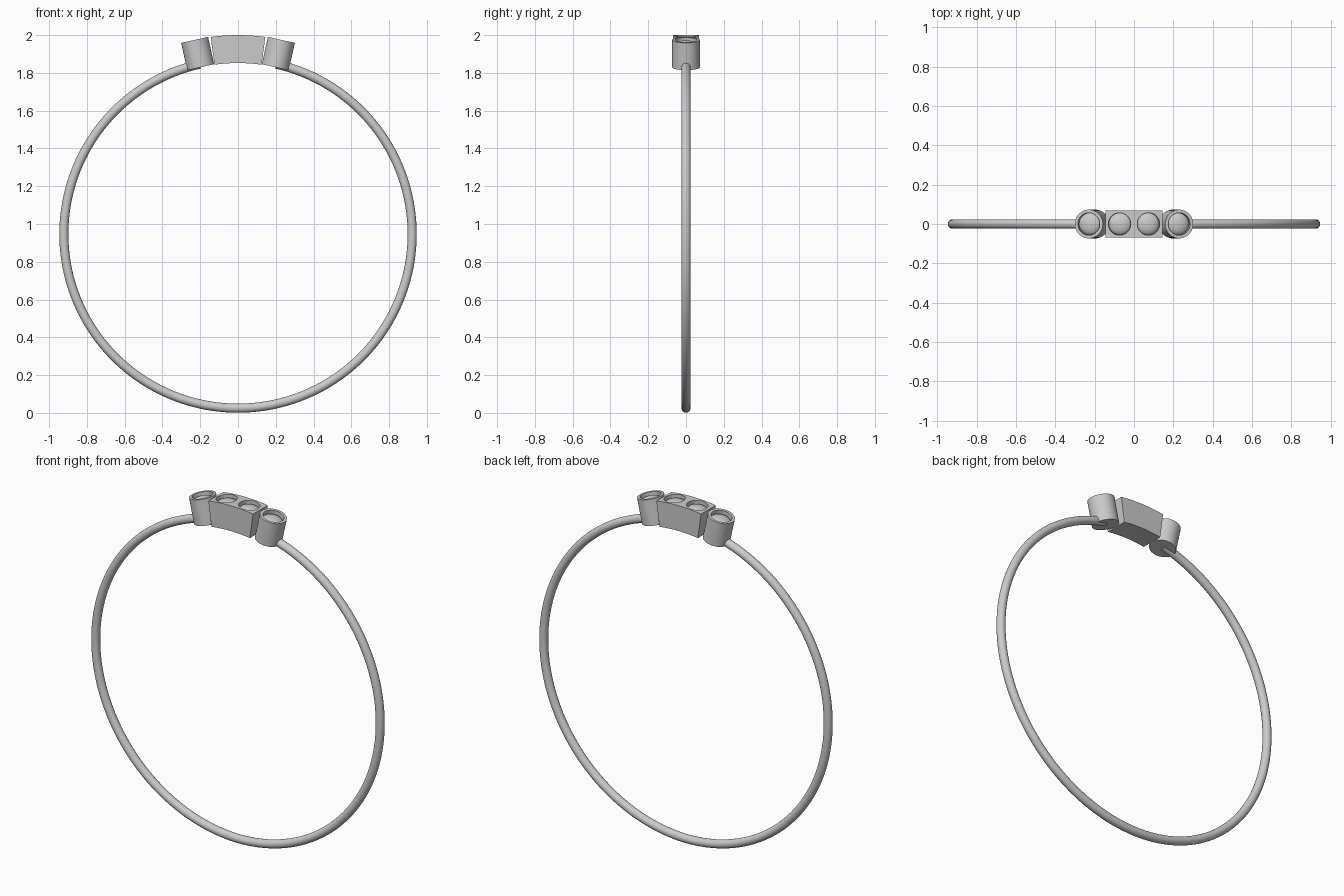
import bpy, bmesh
from math import sin, cos, pi, radians
from mathutils import Matrix

if "Cube" in bpy.data.objects:
    bpy.data.objects.remove(bpy.data.objects["Cube"])

CZ = 0.947               # height of the ring centre
R_IN, R_OUT = 0.905, 1.053
CUP_ANGLE, STONE_ANGLE, BLOCK_HALF = radians(12.6), radians(4.0), radians(7.9)
STONE_R, RECESS = 0.057, 0.032


def radial(angle, r):
    """Place local +z pointing outwards from the ring centre."""
    return (Matrix.Translation((0, 0, CZ)) @ Matrix.Rotation(angle, 4, 'Y')
            @ Matrix.Translation((0, 0, r)))


def add_object(name, bm, matrix=Matrix(), smooth=True):
    bmesh.ops.remove_doubles(bm, verts=bm.verts, dist=1e-5)
    bmesh.ops.recalc_face_normals(bm, faces=bm.faces)
    me = bpy.data.meshes.new(name)
    bm.to_mesh(me)
    bm.free()
    ob = bpy.data.objects.new(name, me)
    ob.matrix_world = matrix
    bpy.context.collection.objects.link(ob)
    if smooth:
        shade(ob)
    return ob


def shade(ob):
    bpy.ops.object.select_all(action='DESELECT')
    ob.select_set(True)
    bpy.context.view_layer.objects.active = ob
    bpy.ops.object.shade_smooth_by_angle(angle=radians(30))


def lathe(name, profile, matrix, steps=64):
    bm = bmesh.new()
    vs = [bm.verts.new((r, 0, z)) for r, z in profile]
    es = [bm.edges.new(p) for p in zip(vs, vs[1:])]
    bmesh.ops.spin(bm, geom=vs + es, cent=(0, 0, 0), axis=(0, 0, 1),
                   angle=2 * pi, steps=steps)
    return add_object(name, bm, matrix)


def stone(name, angle, top):
    # Domed cabochon sitting in its recess
    h = 0.027
    dome = [(STONE_R * cos(t), -RECESS + h * sin(t))
            for t in (i * pi / 24 for i in range(13))]
    dome[-1] = (0, -RECESS + h)
    lathe(name, [(0, -RECESS - 0.004), (STONE_R, -RECESS - 0.004)] + dome,
          radial(angle, top))


# Thin round band, ending inside the two cups
bm = bmesh.new()
bmesh.ops.create_circle(bm, cap_ends=False, segments=24, radius=0.024,
                        matrix=Matrix.Translation((0, 0, CZ + 0.922))
                        @ Matrix.Rotation(pi / 2, 4, 'Y'))
bmesh.ops.rotate(bm, verts=bm.verts, cent=(0, 0, CZ),
                 matrix=Matrix.Rotation(CUP_ANGLE, 3, 'Y'))
bmesh.ops.spin(bm, geom=bm.verts[:] + bm.edges[:], cent=(0, 0, CZ),
               axis=(0, 1, 0), angle=2 * pi - 2 * CUP_ANGLE, steps=160)
bmesh.ops.holes_fill(bm, edges=[e for e in bm.edges if e.is_boundary], sides=0)
add_object("band", bm)

# Round cups with recessed stones on both sides
H = R_OUT - R_IN
for side, s in (("left", -1), ("right", 1)):
    lathe(side + "_cup",
          [(0, -H), (0.073, -H), (0.073, 0), (STONE_R, 0),
           (STONE_R, -RECESS), (0, -RECESS)], radial(s * CUP_ANGLE, R_OUT))
    stone(side + "_cup_stone", s * CUP_ANGLE, R_OUT)

# Curved centre block
bm = bmesh.new()
N = 24
arc = [-BLOCK_HALF + 2 * BLOCK_HALF * i / N for i in range(N + 1)]
outline = [(R_IN, a) for a in arc] + [(R_OUT, a) for a in reversed(arc)]
face = bm.faces.new([bm.verts.new((r * sin(a), -0.068, CZ + r * cos(a)))
                     for r, a in outline])
ext = bmesh.ops.extrude_face_region(bm, geom=[face], use_keep_orig=True)
bmesh.ops.translate(bm, vec=(0, 0.136, 0),
                    verts=[v for v in ext["geom"] if isinstance(v, bmesh.types.BMVert)])
block = add_object("center_block", bm, smooth=False)

# Stone seats cut into the block, with their stones
for side, s in (("left", -1), ("right", 1)):
    cutter = lathe(side + "_seat_cutter",
                   [(0, -RECESS), (STONE_R, -RECESS), (STONE_R, 0.05), (0, 0.05)],
                   radial(s * STONE_ANGLE, R_OUT))
    cutter.hide_render = True
    mod = block.modifiers.new("seat", 'BOOLEAN')
    mod.operation, mod.solver, mod.object = 'DIFFERENCE', 'EXACT', cutter
    bpy.context.view_layer.objects.active = block
    bpy.ops.object.modifier_apply(modifier=mod.name)
    bpy.data.objects.remove(cutter)
    stone(side + "_block_stone", s * STONE_ANGLE, R_OUT)
shade(block)
